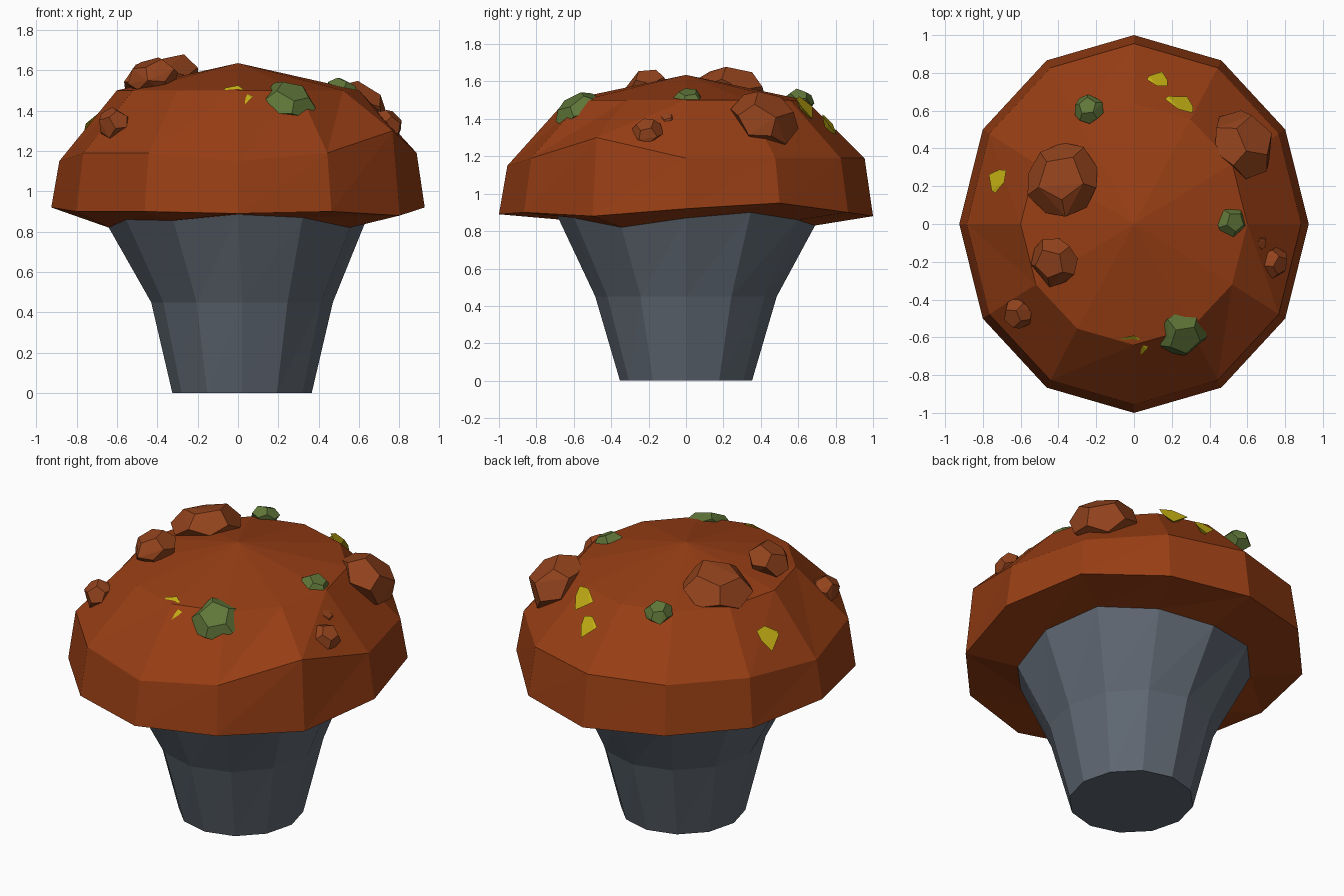
import bpy, bmesh, math, random
from mathutils import Vector, Matrix

if "Cube" in bpy.data.objects:
    bpy.data.objects.remove(bpy.data.objects["Cube"])

SIDES = 12


def material(name, rgb):
    mat = bpy.data.materials.new(name)
    mat.use_nodes = True
    mat.diffuse_color = (*rgb, 1)
    mat.node_tree.nodes["Principled BSDF"].inputs["Base Color"].default_value = (*rgb, 1)
    return mat


crust = material("baked_brown", (0.31, 0.048, 0.007))
chip_brown = material("chip_brown", (0.29, 0.056, 0.012))
slate = material("slate_grey", (0.115, 0.138, 0.17))
moss = material("moss_green", (0.115, 0.18, 0.04))
gold = material("yellow", (0.55, 0.43, 0.007))


def finish(name, bm, mat):
    bmesh.ops.recalc_face_normals(bm, faces=bm.faces[:])
    mesh = bpy.data.meshes.new(name)
    bm.to_mesh(mesh)
    bm.free()
    mesh.materials.append(mat)
    obj = bpy.data.objects.new(name, mesh)
    bpy.context.collection.objects.link(obj)
    return obj


def ring(bm, rx, ry, z, uneven=None, cx=0):
    # uneven maps a corner number (counted from +x) to its own height
    uneven = uneven or {}
    return [bm.verts.new((cx + rx * math.cos(math.tau * i / SIDES),
                          ry * math.sin(math.tau * i / SIDES),
                          uneven.get(i, z))) for i in range(SIDES)]


def bridge(bm, low, high):
    # Quads are split so that uneven corners stay crisp
    for i in range(SIDES):
        j = (i + 1) % SIDES
        bm.faces.new((low[i], low[j], high[j]))
        bm.faces.new((low[i], high[j], high[i]))


neck = {0: 0.87, 1: 0.9, 3: 0.83, 6: 0.82, 8: 0.855, 9: 0.885, 10: 0.87, 11: 0.82}

# Tapered base with a flat bottom
bm = bmesh.new()
foot = ring(bm, 0.345, 0.353, 0, cx=0.02)
waist = ring(bm, 0.45, 0.485, 0.45, cx=0.02)
collar = ring(bm, 0.64, 0.69, 0.86, neck)
bm.faces.new(foot)
bridge(bm, foot, waist)
bridge(bm, waist, collar)
finish("tapered_base", bm, slate)

# Domed top with an overhanging rim
bm = bmesh.new()
under = ring(bm, 0.64, 0.69, 0.86, neck)
rim = ring(bm, 0.925, 1.0, 0.9, {0: 0.92, 1: 0.95, 3: 0.88, 6: 0.92, 9: 0.89, 11: 0.88})
shoulder = ring(bm, 0.885, 0.955, 1.19, {6: 1.15, 9: 1.15, 11: 1.3})
crown = ring(bm, 0.6, 0.64, 1.5)
for low, high in ((under, rim), (rim, shoulder), (shoulder, crown)):
    bridge(bm, low, high)
peak = bm.verts.new((0, 0, 1.635))
for i in range(SIDES):
    bm.faces.new((crown[i], crown[(i + 1) % SIDES], peak))
finish("domed_top", bm, crust)


def hull(name, points, place, mat):
    bm = bmesh.new()
    for p in points:
        bm.verts.new(place @ Vector(p))
    res = bmesh.ops.convex_hull(bm, input=bm.verts[:])
    loose = [v for v in bm.verts if not v.link_faces]
    bmesh.ops.delete(bm, geom=loose, context="VERTS")
    bmesh.ops.dissolve_limit(bm, angle_limit=math.radians(8),
                             verts=bm.verts[:], edges=bm.edges[:])
    return finish(name, bm, mat)


def dome_frame(loc, lean):
    # Local z leans outward, following the dome
    out = Vector((loc[0], loc[1], 0)).normalized()
    up = (out * lean + Vector((0, 0, 1))).normalized()
    return Matrix.Translation(loc) @ up.to_track_quat("Z", "Y").to_matrix().to_4x4()


def twelve_sided_points(seed):
    # Corners of a slightly irregular twelve-faced solid
    rng = random.Random(seed)
    bm = bmesh.new()
    bmesh.ops.create_icosphere(bm, subdivisions=1, radius=1)
    points = [f.calc_center_median().normalized() * rng.uniform(0.94, 1.08) for f in bm.faces]
    bm.free()
    return points


def chunk(name, loc, size, lean, mat, seed):
    place = dome_frame(loc, lean) @ Matrix.Diagonal((*size, 1))
    hull(name, twelve_sided_points(seed), place, mat)


# Brown lumps
chunk("large_lump", (-0.37, 0.23, 1.55), (0.2, 0.2, 0.12), 0.25, chip_brown, 1)
chunk("side_lump", (0.58, 0.42, 1.4), (0.19, 0.18, 0.13), 0.9, chip_brown, 2)
chunk("front_lump", (-0.42, -0.2, 1.56), (0.13, 0.13, 0.1), 0.4, chip_brown, 3)
chunk("right_crumb", (-0.61, -0.47, 1.33), (0.085, 0.085, 0.085), 0.8, chip_brown, 4)
chunk("left_crumb", (0.74, -0.21, 1.33), (0.085, 0.085, 0.07), 0.9, chip_brown, 5)
chunk("tiny_crumb", (0.66, -0.1, 1.39), (0.05, 0.05, 0.04), 0.8, chip_brown, 6)

# Green lumps
chunk("front_green_lump", (0.26, -0.58, 1.445), (0.14, 0.14, 0.075), 0.7, moss, 7)
chunk("left_green_lump", (0.52, 0.01, 1.5), (0.085, 0.085, 0.06), 0.4, moss, 8)
chunk("back_green_lump", (-0.24, 0.61, 1.5), (0.08, 0.08, 0.06), 0.4, moss, 9)

# Yellow shards: a ragged upper edge tapering to a low outer tip
SHARD = [(-1, -0.4, 0.3), (0, -1, 1), (0.9, -0.8, 0.8), (0.8, 0, 0), (-0.9, 0.1, 0.1),
         (0.2, 1, -1), (0, -0.6, -0.6)]


def shard(name, loc, size):
    turn = math.atan2(loc[1], loc[0]) - math.pi / 2
    place = (Matrix.Translation(loc) @ Matrix.Rotation(turn, 4, "Z")
             @ Matrix.Diagonal((*size, 1)))
    hull(name, SHARD, place, gold)


shard("front_shard", (0, -0.66, 1.455), (0.075, 0.07, 0.07))
shard("upper_back_shard", (0.25, 0.645, 1.46), (0.085, 0.04, 0.06))
shard("lower_back_shard", (0.13, 0.77, 1.37), (0.06, 0.04, 0.055))
shard("right_shard", (-0.73, 0.235, 1.33), (0.07, 0.045, 0.06))
